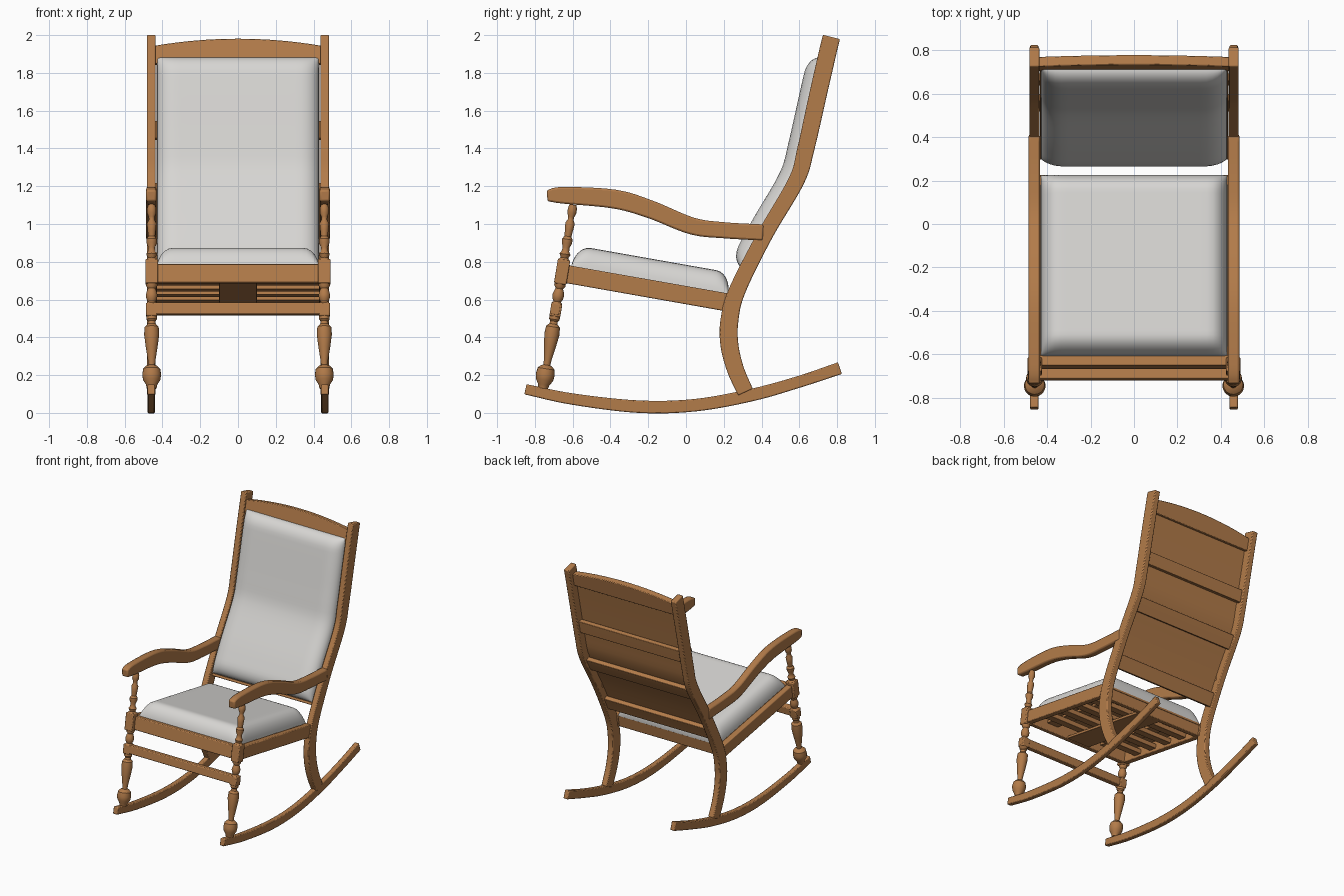
import bpy, bmesh, math
from mathutils import Vector, Matrix

if "Cube" in bpy.data.objects:
    bpy.data.objects.remove(bpy.data.objects["Cube"])


def material(name, rgb):
    m = bpy.data.materials.new(name)
    m.diffuse_color = (*rgb, 1)
    m.use_nodes = True
    m.node_tree.nodes["Principled BSDF"].inputs["Base Color"].default_value = m.diffuse_color
    return m


WOOD = material("warm wood", (0.45, 0.20, 0.068))
CLOTH = material("light grey cloth", (0.68, 0.67, 0.65))


def finish(bm, name, mat, bevel=0.0):
    bmesh.ops.recalc_face_normals(bm, faces=bm.faces)
    me = bpy.data.meshes.new(name)
    bm.to_mesh(me)
    bm.free()
    me.materials.append(mat)
    ob = bpy.data.objects.new(name, me)
    bpy.context.collection.objects.link(ob)
    if bevel:
        b = ob.modifiers.new("soft edges", 'BEVEL')
        b.width, b.segments, b.limit_method = bevel, 2, 'ANGLE'
        b.angle_limit = math.radians(40)
    bpy.ops.object.select_all(action='DESELECT')
    ob.select_set(True)
    bpy.context.view_layer.objects.active = ob
    bpy.ops.object.shade_smooth_by_angle(angle=math.radians(35))
    return ob


def spline(pts, n=6):
    """Catmull-Rom through tuples of any length."""
    p = [Vector(q) for q in pts]
    p = [2 * p[0] - p[1]] + p + [2 * p[-1] - p[-2]]
    out = []
    for i in range(1, len(p) - 2):
        a, b, c, d = p[i - 1:i + 3]
        for k in range(n):
            t = k / n
            out.append(0.5 * (2 * b + (c - a) * t + (2 * a - 5 * b + 4 * c - d) * t * t
                              + (3 * b - a - 3 * c + d) * t ** 3))
    return out + [p[-2]]


def normals(path):
    """Left-hand normals in the y-z plane."""
    out = []
    for i in range(len(path)):
        t = path[min(i + 1, len(path) - 1)] - path[max(i - 1, 0)]
        out.append(Vector((-t[1], t[0])).normalized())
    return out


def strip(name, path, x0, x1, bevel=0.006):
    """Bar following (y, z, depth) points, spanning x0..x1."""
    bm = bmesh.new()
    rings = []
    for p, n in zip(path, normals(path)):
        a, b = Vector(p[:2]) + n * p[2] / 2, Vector(p[:2]) - n * p[2] / 2
        rings.append([bm.verts.new((x, q[0], q[1])) for x, q in ((x0, a), (x1, a), (x1, b), (x0, b))])
    for r, s in zip(rings, rings[1:]):
        for k in range(4):
            bm.faces.new((r[k], r[(k + 1) % 4], s[(k + 1) % 4], s[k]))
    bm.faces.new(rings[0])
    bm.faces.new(rings[-1])
    return finish(bm, name, WOOD, bevel)


def pair(name, path, x0, x1, bevel=0.006):
    strip(name + "_right", path, x0, x1, bevel)
    strip(name + "_left", path, -x1, -x0, bevel)


def rounded(d, r):
    return 1.0 if d >= r else math.sqrt(max(0, 1 - (1 - d / r) ** 2))


def cushion(name, path, half, thick, radius, nx=28):
    """Padded surface rising from a (y, z) path along its left normal."""
    length = [0]
    for a, b in zip(path, path[1:]):
        length.append(length[-1] + (b - a).length)
    bm = bmesh.new()
    rows = []
    for p, n, l in zip(path, normals(path), length):
        row = []
        for i in range(nx + 1):
            x = half * math.sin(math.pi * (i / nx - 0.5))
            h = thick * rounded(min(l, length[-1] - l), radius) * rounded(half - abs(x), radius)
            row.append(bm.verts.new((x, p[0] + n[0] * h, p[1] + n[1] * h)))
        rows.append(row)
    for r, s in zip(rows, rows[1:]):
        for i in range(nx):
            bm.faces.new((r[i], r[i + 1], s[i + 1], s[i]))
    return finish(bm, name, CLOTH)


def eased(path, n=40):
    """Resample a path by length with samples packed at both ends."""
    d = [0]
    for a, b in zip(path, path[1:]):
        d.append(d[-1] + (b - a).length)
    out = []
    for k in range(n + 1):
        s = d[-1] * (0.5 + 0.5 * math.sin(math.pi * (k / n - 0.5)))
        i = max(j for j in range(len(d) - 1) if d[j] <= s + 1e-9)
        out.append(path[i].lerp(path[i + 1], (s - d[i]) / (d[i + 1] - d[i])))
    return out


# rockers
pair("rocker", spline([(-0.85, 0.125, .055), (-.6, .073, .06), (-.25, .033, .066), (.05, .041, .066),
                       (.35, .095, .066), (.6, .165, .062), (.815, .237, .065)]), 0.44, 0.478)

# curved rear posts
POST = spline([(.315, .11, .085), (.262, .23, .09), (.23, .36, .095), (.23, .49, .095), (.272, .65, .088),
               (.42, .945, .082), (.585, 1.23, .085), (.635, 1.40, .09), (.70, 1.69, .093), (.77, 1.995, .093)])
for v in POST[-1:]:
    v[1] = 1.99
pair("rear_post", POST, 0.436, 0.482)

# arms
pair("arm", spline([(-.735, 1.15, .06), (-.65, 1.152, .088), (-.38, 1.132, .10), (-.19, 1.078, .095),
                    (.03, .99, .09), (.2, .967, .085), (.41, .955, .085)]), 0.432, 0.486, 0.01)

# seat frame: side, front and rear rails
SF, SB = Vector((-.65, .738)), Vector((.235, .582))
along = (SB - SF).normalized()
up = Vector((-along[1], along[0]))


def seat_bar(s0, s1, off, h):
    return [Vector((*(SF + along * s + up * off), h)) for s in (s0, s1)]


pair("side_rail", seat_bar(0, .885, 0, .095), 0.43, 0.475)
strip("front_rail", seat_bar(-.01, .035, 0, .098), -.44, .44)
strip("rear_rail", seat_bar(.83, .875, 0, .095), -.44, .44)

# seat slats under the cushion
for i in range(4):
    s = .15 + .17 * i
    strip("cross_slat", seat_bar(s, s + .07, -.01, .035), -.435, .435, .003)
strip("centre_slat", seat_bar(.03, .84, -.036, .02), -.10, .10, .003)
pair("long_slat", seat_bar(.03, .84, .015, .02), .2, .3, .003)
strip("seat_board", seat_bar(.02, .88, .04, .014), -.43, .43, 0)

# seat cushion
seat_path = [SF + along * s + up * .04 for s in (.035, .88)]
cushion("seat_cushion", eased(seat_path), .43, .118, .085)


# back path, trimmed to a height range and shifted from the post centre
def back_path(z0, z1, off):
    def at(z):
        i = next(j for j in range(len(POST) - 1) if POST[j + 1][1] >= z)
        a, b = POST[i], POST[i + 1]
        return Vector(a[:2]).lerp(Vector(b[:2]), (z - a[1]) / (b[1] - a[1]))
    pts = [at(z0 + (z1 - z0) * k / 24) for k in range(25)]
    return [p + n * off for p, n in zip(pts, normals(pts))]


# back cushion and the board behind it
cushion("back_cushion", eased(back_path(.755, 1.875, .025)), .428, .072, .10)
strip("back_board", [Vector((*p, .012)) for p in back_path(.75, 1.88, .018)], -.432, .432, 0)

# slats behind the back
for z in (.735, 1.12, 1.45):
    strip("back_slat", [Vector((*p, .035)) for p in back_path(z, z + .095, -.008)][::4], -.44, .44, .004)

# arched top rail
bm = bmesh.new()
xs = [-.44 + .88 * i / 16 for i in range(17)]
outline = [(x, 1.945 + .037 * (1 - (x / .44) ** 2)) for x in xs] + [(.44, 1.85), (-.44, 1.85)]
face = bm.faces.new([bm.verts.new((x, .765 - .225 * (1.99 - z) - .03, z)) for x, z in outline])
ext = bmesh.ops.extrude_face_region(bm, geom=[face])
bmesh.ops.translate(bm, vec=(0, .045, -.01), verts=[g for g in ext["geom"] if isinstance(g, bmesh.types.BMVert)])
finish(bm, "top_rail", WOOD, .005)

# turned front legs: (height, radius) along the tilted axis, with square blocks
FOOT, TOP = Vector((0, -.757, .13)), Vector((0, -.598, 1.10))
axis = (TOP - FOOT).normalized()
TILT = Vector((0, 0, 1)).rotation_difference(axis).to_matrix().to_4x4()
PROFILE = [(0, .026), (.02, .03), (.045, .046), (.075, .05), (.105, .045), (.12, .03), (.125, .018),
           (.15, .02), (.22, .031), (.29, .04), (.33, .037), (.345, .022), (.36, .02), (.37, .028), (.385, .028),
           (.455, .028), (.465, .02), (.48, .028), (.50, .031), (.52, .026), (.535, .02), (.55, .03),
           (.69, .03), (.70, .02), (.72, .029), (.735, .02), (.755, .018), (.78, .027), (.80, .028), (.815, .018),
           (.85, .022), (.885, .025), (.905, .015), (.92, .016), (.94, .024), (.965, .024), (.985, .018)]
for side, x in (("right", .457), ("left", -.457)):
    M = Matrix.Translation(FOOT + Vector((x, 0, 0))) @ TILT
    bm = bmesh.new()
    N = 20
    rings = [[bm.verts.new(M @ Vector((r * math.cos(2 * math.pi * k / N), r * math.sin(2 * math.pi * k / N), h)))
              for k in range(N)] for h, r in PROFILE]
    for a, b in zip(rings, rings[1:]):
        for k in range(N):
            bm.faces.new((a[k], a[(k + 1) % N], b[(k + 1) % N], b[k]))
    bm.faces.new(rings[0])
    bm.faces.new(rings[-1])
    finish(bm, "front_leg_" + side, WOOD)
    for name, h0, h1, w in (("stretcher_block", .385, .455, .058), ("seat_block", .56, .69, .066)):
        bm = bmesh.new()
        bmesh.ops.create_cube(bm, size=1, matrix=M @ Matrix.Translation((0, 0, (h0 + h1) / 2))
                              @ Matrix.Diagonal((w, w, h1 - h0, 1)))
        finish(bm, name + "_" + side, WOOD, .006)

# front stretcher
bm = bmesh.new()
bmesh.ops.create_cube(bm, size=1, matrix=Matrix.Translation((0, -.692, .55)) @ TILT
                      @ Matrix.Diagonal((.975, .05, .062, 1)))
finish(bm, "front_stretcher", WOOD, .006)
